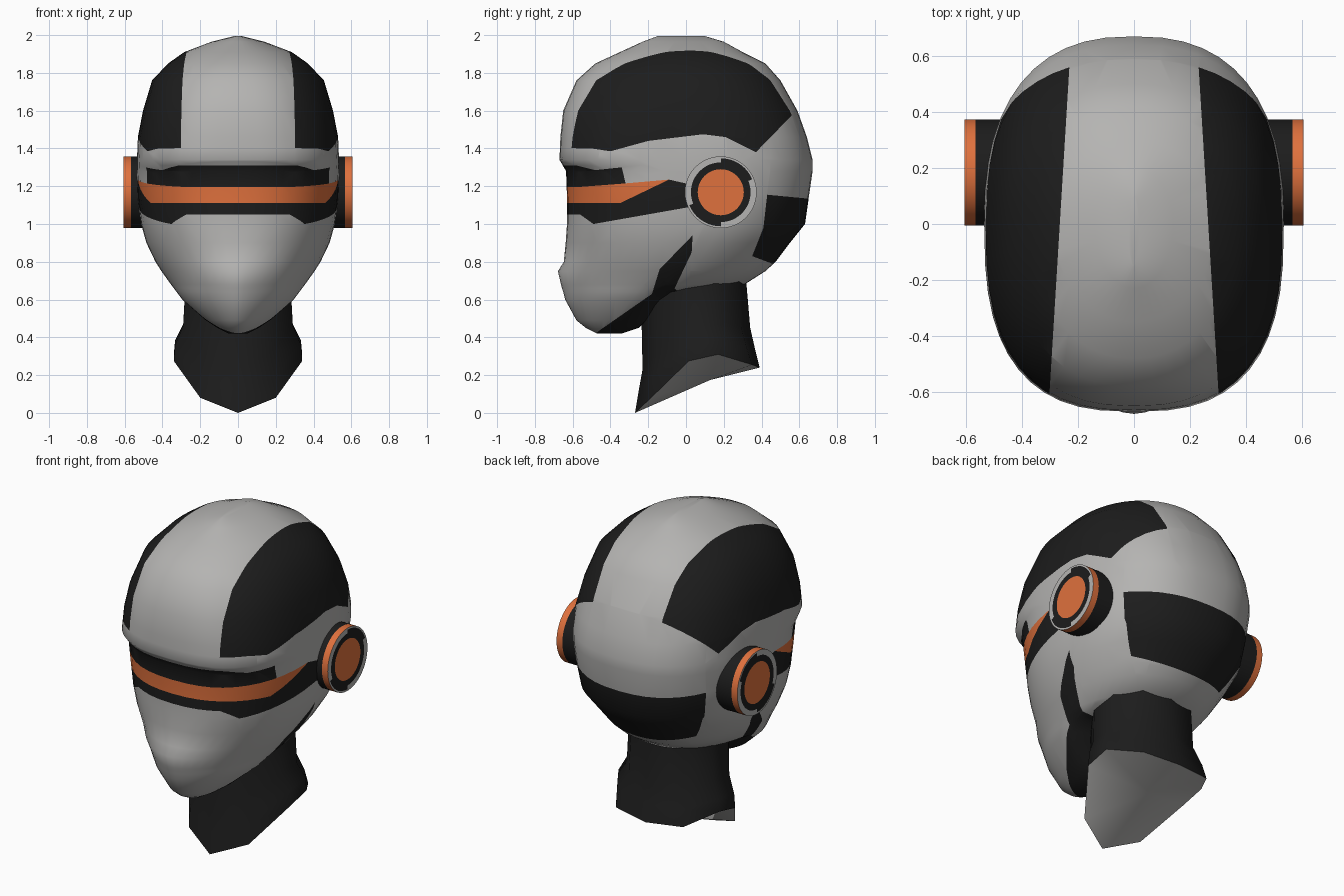
import bpy, bmesh, math
from mathutils import Vector

if "Cube" in bpy.data.objects:
    bpy.data.objects.remove(bpy.data.objects["Cube"])

def mat(name, rgb):
    m = bpy.data.materials.new(name)
    m.diffuse_color = (*rgb, 1)
    m.use_nodes = True
    m.node_tree.nodes["Principled BSDF"].inputs["Base Color"].default_value = m.diffuse_color
    return m

MATS = [mat("shell_grey", (0.46, 0.455, 0.445)),
        mat("panel_black", (0.012, 0.012, 0.012)),
        mat("accent_orange", (0.74, 0.165, 0.047))]
GREY, BLACK, ORANGE = 0, 1, 2

def finish(bm, name, angle):
    bmesh.ops.recalc_face_normals(bm, faces=bm.faces)
    me = bpy.data.meshes.new(name)
    bm.to_mesh(me)
    bm.free()
    for m in MATS:
        me.materials.append(m)
    ob = bpy.data.objects.new(name, me)
    bpy.context.collection.objects.link(ob)
    bpy.ops.object.select_all(action='DESELECT')
    ob.select_set(True)
    bpy.context.view_layer.objects.active = ob
    bpy.ops.object.shade_smooth_by_angle(angle=math.radians(angle))
    return ob

def bridge(bm, a, b, index=0):
    n = len(a)
    faces = []
    for i in range(n):
        f = bm.faces.new((a[i], a[(i + 1) % n], b[(i + 1) % n], b[i]))
        f.material_index = index
        faces.append(f)
    return faces

def inside(poly, y, z):
    hit = False
    for (y1, z1), (y2, z2) in zip(poly, poly[1:] + poly[:1]):
        if (z1 > z) != (z2 > z) and y < (y2 - y1) * (z - z1) / (z2 - z1) + y1:
            hit = not hit
    return hit

# ---- head shell: rings of height, front y, back y, half width, widest y, roundness front/back
LEVELS = [
    (0.42, -0.47, -0.34, 0.05, -0.40, 2.0, 2.0),
    (0.45, -0.53, -0.25, 0.11, -0.36, 1.9, 2.2),
    (0.49, -0.58, -0.21, 0.17, -0.32, 1.8, 2.5),
    (0.60, -0.64, -0.12, 0.295, -0.25, 1.7, 2.6),
    (0.64, -0.65, -0.04, 0.325, -0.22, 1.7, 2.4),
    (0.66, -0.657, 0.14, 0.34, -0.20, 1.7, 2.2),
    (0.68, -0.662, 0.31, 0.355, -0.18, 1.7, 2.1),
    (0.75, -0.678, 0.42, 0.405, -0.13, 1.75, 2.1),
    (0.80, -0.647, 0.475, 0.437, -0.09, 1.9, 2.1),
    (0.90, -0.637, 0.55, 0.485, -0.04, 2.1, 2.15),
    (1.00, -0.63, 0.63, 0.513, 0.0, 2.25, 2.25),
    (1.14, -0.63, 0.65, 0.53, 0.0, 2.3, 2.35),
    (1.28, -0.635, 0.67, 0.535, 0.0, 2.4, 2.45),
    (1.34, -0.67, 0.67, 0.535, 0.0, 2.7, 2.45),
    (1.46, -0.665, 0.64, 0.53, 0.0, 2.6, 2.45),
    (1.60, -0.65, 0.59, 0.503, 0.0, 2.5, 2.4),
    (1.76, -0.58, 0.50, 0.455, 0.0, 2.3, 2.3),
    (1.85, -0.48, 0.42, 0.37, 0.0, 2.15, 2.15),
    (1.91, -0.35, 0.30, 0.285, 0.0, 2.05, 2.05),
    (1.965, -0.23, 0.20, 0.14, 0.0, 2.0, 2.0),
    (1.995, -0.15, 0.10, 0.02, -0.03, 2.0, 2.0),
]
SEGS = 48
bm = bmesh.new()
rings = []
for z, yf, yb, w, yc, nf, nb in LEVELS:
    ring = []
    for i in range(SEGS):
        a = math.tau * i / SEGS
        s, c = math.sin(a), math.cos(a)
        n = nf if c > 0 else nb
        x = math.copysign(abs(s) ** (2 / n), s) * w
        depth = abs(c) ** (2 / n)
        y = yc + depth * ((yf if c > 0 else yb) - yc)
        ring.append(bm.verts.new((x, y, z)))
    rings.append(ring)
for a, b in zip(rings, rings[1:]):
    bridge(bm, a, b)
bm.faces.new(rings[0])
bm.faces.new(rings[-1])

# painted panels as outlines in (y, z)
TEMPLE = [(-0.9, 1.405), (-0.5, 1.40), (-0.4, 1.385), (-0.2, 1.44), (0.09, 1.475), (0.21, 1.46),
          (0.37, 1.38), (0.555, 1.57), (0.8, 1.82), (0.8, 2.2), (-0.9, 2.2)]
PANELS = [
    (BLACK, [(-0.9, 1.31), (-0.58, 1.31), (-0.48, 1.285), (-0.34, 1.30), (-0.32, 1.215),
             (-0.58, 1.195), (-0.9, 1.195)]),                                # visor upper band
    (ORANGE, [(-0.9, 1.195), (-0.58, 1.195), (-0.32, 1.215), (-0.09, 1.235),
              (-0.35, 1.11), (-0.9, 1.11)]),                                 # visor light strip
    (BLACK, [(-0.9, 1.11), (-0.35, 1.11), (-0.09, 1.235), (0.02, 1.21), (0.02, 1.09),
             (-0.49, 1.00), (-0.56, 1.05), (-0.9, 1.05)]),                   # visor lower band
    (BLACK, [(0.43, 1.155), (0.9, 1.11), (0.9, 0.75), (0.47, 0.785), (0.35, 0.83),
             (0.41, 0.98)]),                                                 # nape band
    (BLACK, [(-0.5, 0.40), (-0.46, 0.435), (-0.18, 0.63), (-0.14, 0.76), (0.035, 0.94),
             (0.03, 0.85), (-0.06, 0.66), (0.0, 0.60), (-0.1, 0.40)]),       # jaw underside
    (BLACK, TEMPLE),
]

def cut(co, no, near):
    faces = [f for f in bm.faces if near(f.calc_center_median())]
    geom = list({v for f in faces for v in f.verts}) + list({e for f in faces for e in f.edges}) + faces
    bmesh.ops.bisect_plane(bm, geom=geom, dist=1e-4, plane_co=co, plane_no=no)

# cut panel edges into the shell
PAD = 0.08
for _, poly in PANELS:
    for (y1, z1), (y2, z2) in zip(poly, poly[1:] + poly[:1]):
        cut((0, y1, z1), Vector((0, z1 - z2, y2 - y1)).normalized(),
            lambda c: min(y1, y2) - PAD < c.y < max(y1, y2) + PAD
            and min(z1, z2) - PAD < c.z < max(z1, z2) + PAD)
for s in (-1, 1):
    cut((s * 0.265, 0, 0), Vector((s, 0.061, 0)).normalized(),
        lambda c: c.z > 1.36 and s * c.x > 0)

for f in bm.faces:
    c = f.calc_center_median()
    for index, poly in PANELS:
        if inside(poly, c.y, c.z) and (poly is not TEMPLE or abs(c.x) > 0.265 - 0.061 * c.y):
            f.material_index = index
finish(bm, "head_shell", 50)

# ---- neck: mirrored half loops from front to back, with a sloped base
NECK = [
    [(0, -0.24, 0.72), (0.17, -0.17, 0.72), (0.275, -0.01, 0.74), (0.275, 0.15, 0.74),
     (0.17, 0.28, 0.74), (0, 0.315, 0.74)],
    [(0, -0.23, 0.23), (0.18, -0.155, 0.32), (0.29, 0.0, 0.46), (0.29, 0.15, 0.47),
     (0.18, 0.29, 0.46), (0, 0.34, 0.45)],
    [(0, -0.25, 0.12), (0.2, -0.17, 0.20), (0.333, 0.015, 0.36), (0.333, 0.17, 0.385),
     (0.22, 0.32, 0.35), (0, 0.365, 0.34)],
    [(0, -0.27, 0.0), (0.2, -0.185, 0.08), (0.34, 0.015, 0.275), (0.34, 0.17, 0.31),
     (0.225, 0.35, 0.255), (0, 0.39, 0.24)],
]
bm = bmesh.new()
loops = [[bm.verts.new(p) for p in half + [(-x, y, z) for x, y, z in half[-2:0:-1]]] for half in NECK]
for a, b in zip(loops, loops[1:]):
    bridge(bm, a, b, BLACK)
bm.faces.new(loops[0]).material_index = BLACK
hub = bm.verts.new((0, 0.13, 0.175))
rim = loops[-1]
for i, v in enumerate(rim):
    bm.faces.new((v, rim[(i + 1) % len(rim)], hub)).material_index = GREY
finish(bm, "neck", 50)

# ---- ear discs: lathed profile of (radius, x) with a colour per band
PROFILE = [(0.19, 0.44), (0.19, 0.566), (0.19, 0.605), (0.18, 0.605), (0.158, 0.605), (0.122, 0.605)]
BANDS = [BLACK, ORANGE, GREY, BLACK, BLACK]
for side, label in ((1, "right"), (-1, "left")):
    bm = bmesh.new()
    N = 48
    loops = [[bm.verts.new((side * x, 0.184 + r * math.cos(math.tau * i / N),
                            1.168 + r * math.sin(math.tau * i / N))) for i in range(N)]
             for r, x in PROFILE]
    for k, band in enumerate(BANDS):
        for i, f in enumerate(bridge(bm, loops[k], loops[k + 1], band)):
            deg = 360 * (i + 0.5) / N
            if k == 3 and (90 < deg < 200 or deg > 270 or deg < 20):
                f.material_index = GREY     # bright arcs on the dial
    bm.faces.new(loops[0]).material_index = BLACK
    bm.faces.new(loops[-1]).material_index = ORANGE
    finish(bm, "ear_disc_" + label, 40)
